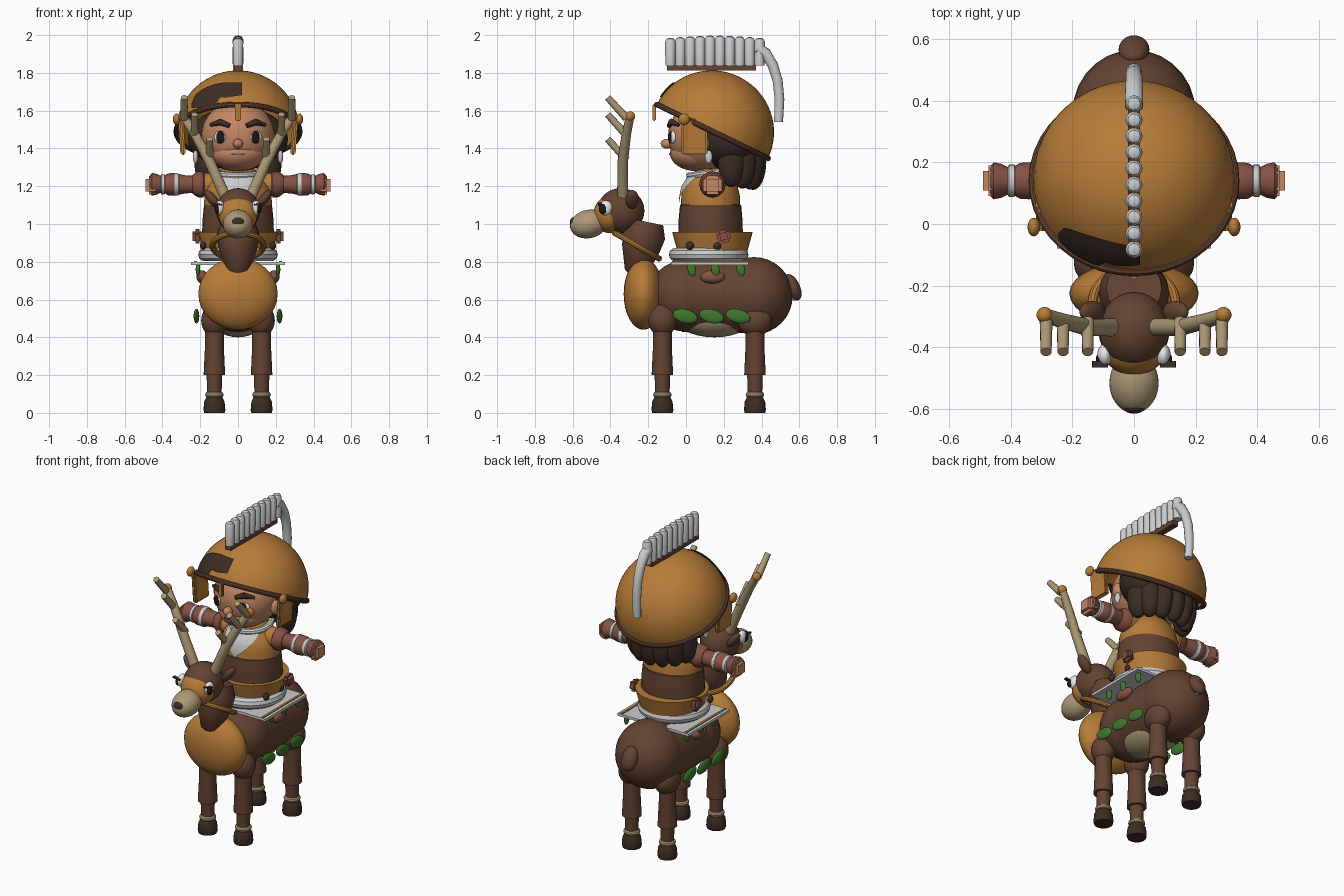
import bpy, bmesh
from math import sin, cos, pi, radians, sqrt
from mathutils import Vector

if "Cube" in bpy.data.objects:
    bpy.data.objects.remove(bpy.data.objects["Cube"])

made = []


def material(name, r, g, b):
    m = bpy.data.materials.new(name)
    m.use_nodes = True
    m.diffuse_color = (r, g, b, 1)
    m.node_tree.nodes["Principled BSDF"].inputs["Base Color"].default_value = (r, g, b, 1)
    return m


brown = material("brown_fur", .125, .055, .032)
gold = material("gold_ochre", .47, .2, .04)
skin = material("skin", .55, .24, .13)
tan = material("tan_horn", .42, .32, .18)
silver = material("light_grey", .6, .6, .6)
dark = material("dark_hair", .045, .026, .018)
red = material("red_leather", .24, .085, .06)
green = material("leaf_green", .05, .19, .025)
white = material("eye_white", .8, .8, .8)
black = material("pupil_black", .012, .009, .008)


def finish(name, bm, mat, loc=(0, 0, 0), rot=(0, 0, 0), scale=(1, 1, 1)):
    bmesh.ops.recalc_face_normals(bm, faces=bm.faces)
    me = bpy.data.meshes.new(name)
    bm.to_mesh(me)
    bm.free()
    me.materials.append(mat)
    ob = bpy.data.objects.new(name, me)
    bpy.context.collection.objects.link(ob)
    ob.location, ob.scale = loc, scale
    ob.rotation_euler = [radians(a) for a in rot]
    made.append(ob)
    return ob


def ball(name, mat, loc, scale, rot=(0, 0, 0)):
    bm = bmesh.new()
    bmesh.ops.create_uvsphere(bm, u_segments=28, v_segments=16, radius=1)
    return finish(name, bm, mat, loc, rot, scale)


def box(name, mat, loc, size, rot=(0, 0, 0), bevel=0):
    bm = bmesh.new()
    bmesh.ops.create_cube(bm, size=1)
    bmesh.ops.scale(bm, vec=size, verts=bm.verts)
    if bevel:
        bmesh.ops.bevel(bm, geom=bm.edges, offset=bevel, segments=2, affect='EDGES')
    return finish(name, bm, mat, loc, rot)


def lathe(name, mat, profile, loc=(0, 0, 0), rot=(0, 0, 0), scale=(1, 1, 1), n=24, closed=False):
    """Turn (radius, height) points about z, with capped ends."""
    bm = bmesh.new()
    rings = [[bm.verts.new((r * cos(2 * pi * i / n), r * sin(2 * pi * i / n), z)) for i in range(n)]
             for r, z in profile]
    pairs = list(zip(rings, rings[1:]))
    if closed:
        pairs.append((rings[-1], rings[0]))
    for a, b in pairs:
        for i in range(n):
            j = (i + 1) % n
            bm.faces.new((a[i], a[j], b[j], b[i]))
    if not closed:
        bm.faces.new(rings[0])
        bm.faces.new(rings[-1])
    return finish(name, bm, mat, loc, rot, scale)


def ring(name, mat, major, minor, loc, rot=(0, 0, 0), scale=(1, 1, 1)):
    prof = [(major + minor * cos(k * pi / 5), minor * sin(k * pi / 5)) for k in range(10)]
    return lathe(name, mat, prof, loc, rot, scale, 40, True)


def tube(name, mat, points, radii):
    """Round bar through points, with a radius at each."""
    bm = bmesh.new()
    pts, rings, n = [Vector(p) for p in points], [], 12
    for i, p in enumerate(pts):
        d = (pts[min(i + 1, len(pts) - 1)] - pts[max(i - 1, 0)]).normalized()
        side = d.cross(Vector((.3, .9, .1))).normalized()
        up = d.cross(side)
        rings.append([bm.verts.new(p + radii[i] * (side * cos(2 * pi * k / n) + up * sin(2 * pi * k / n)))
                      for k in range(n)])
    for a, b in zip(rings, rings[1:]):
        for k in range(n):
            bm.faces.new((a[k], a[(k + 1) % n], b[(k + 1) % n], b[k]))
    bm.faces.new(rings[0])
    bm.faces.new(rings[-1])
    return finish(name, bm, mat)


def patch(name, mat, nu, nv, point):
    """Thin plate following a surface given by point(u, v)."""
    bm = bmesh.new()
    g = [[bm.verts.new(point(u / nu, v / nv)) for v in range(nv + 1)] for u in range(nu + 1)]
    for u in range(nu):
        for v in range(nv):
            bm.faces.new((g[u][v], g[u + 1][v], g[u + 1][v + 1], g[u][v + 1]))
    return finish(name, bm, mat)


# Mount body
ball("mount_rump", brown, (0, .36, .62), (.2, .205, .205))
ball("mount_shoulders", brown, (0, .0, .62), (.2, .2, .19))
lathe("mount_barrel", brown, [(.192, -.2), (.2, 0), (.196, .2)], (0, .18, .62), (-90, 0, 0))
ball("mount_belly", tan, (0, .15, .52), (.15, .22, .12))
ball("mount_chest", gold, (0, -.225, .63), (.21, .105, .19))
ball("mount_tail", brown, (0, .565, .665), (.05, .038, .075), (25, 0, 0))
ball("tail_underside", white, (0, .572, .625), (.022, .022, .03))

# Mount neck, collar and head
lathe("mount_neck", brown, [(.02, -.15), (.06, -.12), (.1, .0), (.115, .08), (.09, .15)],
      (0, -.24, .865), (-12, 0, 0), n=16)
ring("mount_collar", gold, .135, .016, (0, -.26, .885), (-30, 0, 0))
ball("mount_head", brown, (0, -.345, 1.07), (.115, .125, .12))
ball("mount_face", gold, (0, -.405, 1.05), (.104, .085, .098))
ball("mount_snout", tan, (0, -.515, 1.0), (.08, .1, .075), (12, 0, 0))
ball("mount_nose", dark, (0, -.595, 1.01), (.035, .02, .025))
for s in (-1, 1):
    ball("mount_eye", white, (s * .095, -.425, 1.085), (.024, .036, .04))
    ball("mount_pupil", black, (s * .11, -.44, 1.08), (.014, .022, .027))
    box("mount_lash", dark, (s * .11, -.455, 1.105), (.05, .02, .009), (0, s * -10, 0))
    ball("mount_ear", brown, (s * .135, -.285, 1.13), (.025, .035, .06), (0, s * 38, 0))
    # Antlers
    beam = [(s * .07, -.335, 1.15), (s * .15, -.335, 1.33), (s * .23, -.315, 1.48), (s * .29, -.295, 1.57)]
    tube("antler_beam", tan, beam, (.03, .028, .025, .022))
    ball("antler_tip", gold, beam[3], (.026, .026, .026))
    for x, z in ((.15, 1.34), (.23, 1.47), (.285, 1.56)):
        tube("antler_tine", tan, [(s * x, -.315, z), (s * x, -.415, z + .11)], (.021, .018))

# Mount legs
for s in (-1, 1):
    for y, r, tag in ((-.125, .075, "front"), (.365, .092, "back")):
        x = s * .125
        ball(tag + "_hip", brown, (x, y, .49), (.07, r, .085))
        lathe(tag + "_thigh", brown, [(.05, .47), (.05, .35), (.057, .2)], (x, y, 0))
        lathe(tag + "_shin", brown, [(.042, .22), (.038, .1)], (x, y, 0))
        ring(tag + "_ankle_band", tan, .033, .016, (x, y, .096))
        lathe(tag + "_hoof", dark, [(.054, 0), (.058, .015), (.054, .06), (.042, .083)], (x, y, 0))

# Saddle and leaf trimmings
box("saddle_plate", silver, (0, .125, .79), (.5, .41, .016))
ring("saddle_roll", silver, .175, .036, (0, .12, .838), scale=(1, 1, 1))
for s in (-1, 1):
    box("saddle_stripe", gold, (s * .225, .125, .8), (.014, .4, .006))
    for y in (.03, .155, .29):
        ball("hanging_leaf", green, (s * .212, y, .76), (.012, .022, .038), (s * 12, 0, 0))
    for y in (0, .14, .28):
        ball("flank_leaf", green, (s * .22, y - .005, .512), (.015, .067, .036), (-14, 0, 0))
    ball("rider_foot", red, (s * .19, .14, .72), (.03, .065, .035))
    box("side_pouch", red, (s * .215, .2, .935), (.05, .07, .07), (15, 0, 0), .015)
    for y in (.02, .165):
        ball("belt_stud", dark, (s * .185, y, .885), (.016, .022, .022))

# Rider body: belt, tunic and collar
chest = [(.18, 1.08), (.178, 1.15), (.165, 1.2), (.13, 1.25), (.085, 1.29)]
lathe("rider_belt", gold, [(.185, .855), (.213, .958), (.19, .958)], (0, .14, 0), n=32)
lathe("rider_tunic", brown, [(.18, .84), (.19, .96), (.187, 1.03), (.18, 1.1), (.16, 1.11)],
      (0, .13, 0), scale=(1, .9, 1), n=32)
lathe("rider_chest", gold, chest, (0, .13, 0), scale=(1, .87, 1), n=32)
ring("neck_scarf", silver, .115, .02, (0, .135, 1.27), (8, 0, 0))


def bib_point(u, v):
    a = radians(-60 + 120 * u)
    z = 1.275 - v * .17 * (1 - abs(2 * u - 1))
    for (r0, z0), (r1, z1) in zip(chest, chest[1:]):
        if z0 <= z <= z1:
            r = r0 + (r1 - r0) * (z - z0) / (z1 - z0) + .008
    return r * sin(a), .13 - r * .89 * cos(a), z


patch("scarf_bib", silver, 16, 8, bib_point)

# Arms held straight out
for s in (-1, 1):
    def sleeve(name, mat, prof):
        lathe(name, mat, prof, (0, .14, 1.21), (0, s * 90, 0), n=16)
    sleeve("upper_sleeve", gold, [(.06, .1), (.06, .2)])
    sleeve("shoulder_guard", red, [(.05, .17), (.07, .185), (.068, .215), (.05, .24)])
    sleeve("forearm", red, [(.045, .22), (.048, .28), (.06, .34), (.058, .37), (.046, .39), (.045, .41),
                            (.055, .43), (.06, .455), (.05, .465)])
    sleeve("sleeve_band", silver, [(.05, .31), (.058, .315), (.061, .335), (.05, .34)])
    sleeve("wrist_band", silver, [(.045, .385), (.053, .388), (.053, .405), (.045, .41)])
    box("hand", skin, (s * .455, .14, 1.205), (.07, .1, .1), bevel=.018)

# Rider head and face
ball("rider_head", skin, (0, .09, 1.465), (.195, .185, .19))
ball("rider_jaw", skin, (0, .055, 1.375), (.15, .14, .095))
ball("rider_nose", skin, (0, -.1, 1.425), (.026, .034, .026))
box("rider_mouth", red, (0, -.084, 1.368), (.07, .012, .008))
for s in (-1, 1):
    ball("rider_eye", white, (s * .095, -.073, 1.46), (.034, .014, .034), (0, 0, s * 25))
    ball("rider_iris", black, (s * .093, -.081, 1.46), (.025, .012, .033), (0, 0, s * 25))
    tube("rider_brow", dark, [(s * .045, -.09, 1.52), (s * .095, -.077, 1.54), (s * .145, -.04, 1.525)],
         (.012, .018, .009))
    ball("rider_ear", skin, (s * .2, .09, 1.43), (.025, .035, .045))
    ball("earring", silver, (s * .225, .12, 1.355), (.014, .02, .035))

# Hair with hanging locks
ball("hair_mass", dark, (0, .235, 1.45), (.265, .19, .17))
for k in range(7):
    a = radians(-75 + 25 * k)
    ball("hair_lock", dark, (.175 * sin(a), .2 + .155 * cos(a), 1.33), (.062, .07, .13 + .02 * cos(a)))

# Helmet
tilt = (-25.8, 0, 0)
centre = (0, .14, 1.49)
dome = [(.327 * cos(k * pi / 32), .322 * sin(k * pi / 32)) for k in range(16)] + [(.002, .322)]
inner = [(r * .95, h * .95) for r, h in reversed(dome)]
lathe("helmet_dome", gold, dome + inner, centre, tilt, n=48, closed=True)
ring("helmet_rim", brown, .327, .015, centre, tilt)
box("helmet_nose_guard", gold, (0, -.168, 1.59), (.032, .02, .09), bevel=.006)
for s in (-1, 1):
    box("cheek_guard", gold, (s * .297, .045, 1.46), (.028, .135, .19), (0, s * 4, 0), .008)
    ball("cheek_hinge", gold, (s * .325, -.01, 1.555), (.02, .03, .03))


def emblem_point(u, v):
    x = -.245 + .265 * u
    top = 1.64 + .11 * sqrt(sin(min(u * 1.35, 1) * pi / 2))
    low = 1.615 + (.055 if u > .5 else .11 * u * u) + .04 * max(u - .7, 0)
    z = top + (low - top) * v
    return x, .14 - sqrt(max(.334 ** 2 - x * x - (z - 1.49) ** 2, 0)), z


patch("helmet_emblem", dark, 16, 6, emblem_point)

# Crest: row of plumes and a trailing tail
box("crest_base", brown, (0, .135, 1.826), (.04, .47, .028))
for k in range(10):
    top = 1.985 + .012 * sin(k * pi / 9)
    lathe("crest_plume", silver, [(.026, 1.84), (.028, top - .02), (.02, top - .005), (.008, top)],
          (0, -.083 + .0525 * k, 0), n=12)
tube("crest_tail", silver, [(0, .38, 1.93), (0, .42, 1.905), (0, .46, 1.84), (0, .485, 1.76), (0, .495, 1.66),
                            (0, .49, 1.54)], (.03, .03, .028, .027, .026, .024))

# Smooth shading with sharp corners kept
bpy.ops.object.select_all(action='DESELECT')
for ob in made:
    ob.select_set(True)
bpy.context.view_layer.objects.active = made[0]
bpy.ops.object.shade_smooth_by_angle(angle=radians(35))
